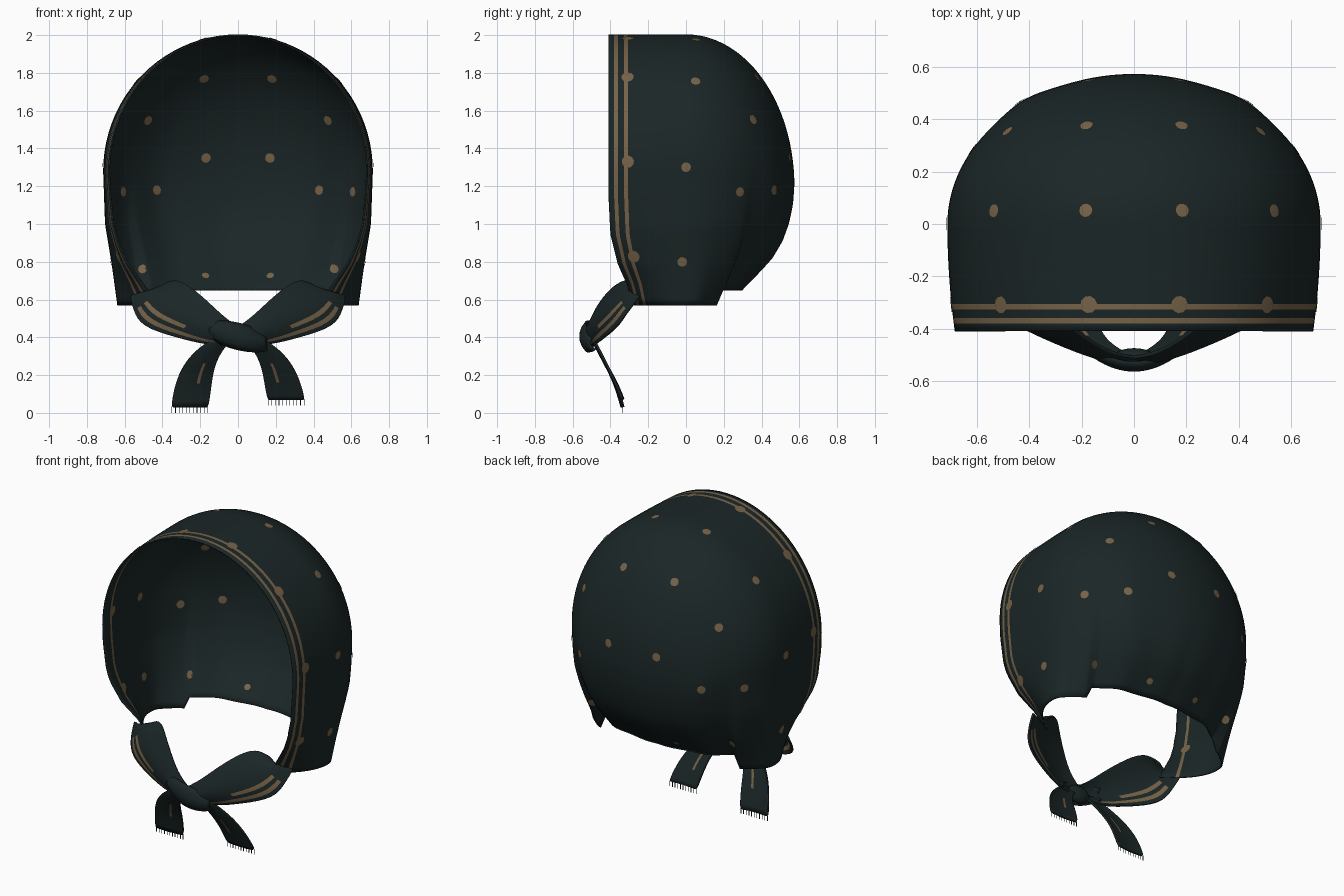
import bpy, bmesh, math
from mathutils import Vector
from mathutils.bvhtree import BVHTree

if "Cube" in bpy.data.objects:
    bpy.data.objects.remove(bpy.data.objects["Cube"])


def mat(name, c):
    m = bpy.data.materials.new(name)
    m.diffuse_color = (*c, 1)
    m.use_nodes = True
    m.node_tree.nodes["Principled BSDF"].inputs["Base Color"].default_value = m.diffuse_color
    return m


FABRIC = mat("dark_teal_cloth", (0.0108, 0.0192, 0.0198))
GOLD = mat("old_gold_print", (0.18, 0.122, 0.065))
THREAD = mat("dark_thread", (0.008, 0.012, 0.013))


def make(name, verts, faces, mats, idx=None):
    me = bpy.data.meshes.new(name)
    me.from_pydata([tuple(v) for v in verts], [], faces)
    ob = bpy.data.objects.new(name, me)
    bpy.context.collection.objects.link(ob)
    for m in mats:
        me.materials.append(m)
    for i, p in enumerate(me.polygons):
        p.use_smooth = True
        if idx:
            p.material_index = idx[i]
    return ob


def grid(name, rows, gold=lambda i, j: 0, mats=(FABRIC, GOLD)):
    """Sheet from rows of points; gold(i, j) gives the material of each cell."""
    n = len(rows[0])
    faces, idx = [], []
    for i in range(len(rows) - 1):
        for j in range(n - 1):
            a = i * n + j
            faces.append((a, a + 1, a + n + 1, a + n))
            idx.append(int(gold(i, j)))
    return make(name, [p for r in rows for p in r], faces, mats, idx)


def thicken(ob, t, inner_slots=0):
    m = ob.modifiers.new("cloth", 'SOLIDIFY')
    m.thickness, m.offset = t, 0
    m.material_offset = inner_slots


def table(z, pts):
    """Linear lookup in a list of (z, value), z descending."""
    if z >= pts[0][0]:
        return pts[0][1]
    for (z0, a), (z1, b) in zip(pts, pts[1:]):
        if z >= z1:
            return a + (b - a) * (z0 - z) / (z0 - z1)
    return pts[-1][1]


# ---- hood: half widths, back depth and front edge at each height
def half_width(z):
    if z > 1.28:
        return 0.71 * math.sqrt(max(0, 1 - ((z - 1.28) / 0.72) ** 2))
    return table(z, [(1.28, .71), (1.0, .70), (.8, .665), (.6, .635)])


def back_depth(z):
    if z > 1.2:
        return 0.57 * math.sqrt(max(0, 1 - ((z - 1.2) / 0.8) ** 2))
    return table(z, [(1.2, .57), (1.1, .562), (1.0, .54), (.9, .505), (.8, .45), (.7, .37), (.6, .29)])


def front_y(z):
    return table(z, [(1.15, -.41), (.95, -.40), (.8, -.36), (.7, -.31), (.6, -.28)])


def front_x(z):
    if z > 1.2:
        return half_width(z) * 0.96
    return table(z, [(1.2, .68), (1.0, .66), (.9, .63), (.8, .58), (.7, .50), (.6, .43)])


EDGE = [0, .03, .05, .083, .104]         # stripe borders behind the front edge
SIDE = [.16, .21, .26, .31, .36]
ARC = 36


def half_row(z):
    w, b, f, fx = half_width(z), back_depth(z), front_y(z), front_x(z)
    fade = max(0, min(1, (1.25 - z) / 0.65)) ** 1.3
    mid = max(0, 1 - abs(z - 1.15) / .4)
    low = max(0, (1.1 - z) / 0.5) ** 2
    row = []
    for d in EDGE + SIDE:
        s = d / 0.41
        row.append(Vector((w - (w - fx) * (1 - s) ** 2, f * (1 - s), z - .03 * low)))
    for k in range(ARC + 1):
        a = math.pi / 2 * k / ARC
        deg = math.degrees(a)
        # gathers and the overlapping pleat at the back of each side flap
        r = 1 + fade * .015 * math.sin(a * 14) * math.sin(a)
        r += .022 * mid * math.exp(-((deg - 54) / 9) ** 2)
        if deg > 36:
            r -= fade * .09 * max(0, 1 - (deg - 36) / 25)
        else:
            r -= low * .05 * max(0, (deg - 14) / 22)
        hem = .05 if deg > 36 else -.03
        row.append(Vector((w * math.cos(a) * r, b * math.sin(a) * r, z + hem * low)))
    return row


levels = [1.28 + .72 * math.cos(math.pi / 2 * i / 22) for i in range(23)]
levels += [1.28 - .68 * i / 20 for i in range(1, 21)]
rows = []
for z in levels:
    h = half_row(z)
    rows.append(h + [Vector((-p.x, p.y, p.z)) for p in reversed(h[:-1])])
N = len(rows[0])
# outside shows both stripes (slots 1, 2); inside only the second (slot 5)
hood = grid("scarf_hood", rows, lambda i, j: {1: 1, 3: 2}.get(min(j, N - 2 - j), 0),
            (FABRIC, GOLD, GOLD, FABRIC, FABRIC, GOLD))
CENTRE = Vector((0, -.1, 1.2))
bm = bmesh.new()
bm.from_mesh(hood.data)
bmesh.ops.remove_doubles(bm, verts=bm.verts, dist=0.0005)
bmesh.ops.recalc_face_normals(bm, faces=bm.faces)
if sum(f.normal.dot(f.calc_center_median() - CENTRE) for f in bm.faces) < 0:
    bmesh.ops.reverse_faces(bm, faces=bm.faces)
bm.to_mesh(hood.data)
tree = BVHTree.FromBMesh(bm)
bm.free()
thicken(hood, 0.008, 3)


# ---- printed spots: thin patches laid on both faces of the cloth
def spot(name, p, r):
    loc, n, _, _ = tree.find_nearest(Vector(p))
    if n.dot(loc - CENTRE) < 0:
        n = -n
    u = n.orthogonal().normalized()
    v = n.cross(u)
    for side in (1, -1):
        ring = []
        for k in range(10):
            a = math.tau * k / 10
            q = tree.find_nearest(loc + (u * math.cos(a) + v * math.sin(a)) * r)[0]
            ring.append(q + n * side * .0075)
        ring.append(loc + n * side * .0085)
        make(name, ring, [(k, (k + 1) % 10, 10) for k in range(10)], [GOLD])


for sx in (1, -1):
    for x, y, z in [(.18, .37, 1.77), (.18, .05, 1.96), (.53, .05, 1.75), (.48, .35, 1.55),
                    (.17, .54, 1.35), (.70, .0, 1.30), (.42, .44, 1.18), (.61, .28, 1.17),
                    (.67, -.02, .80), (.52, .19, .78)]:
        spot("printed_dot", (sx * x, y, z), .026)
    spot("hem_dot", (sx * .18, .38, .69), .02)
    for x, y, z in [(.17, -.308, 1.97), (.49, -.308, 1.76), (.70, -.308, 1.33), (.63, -.275, .83)]:
        spot("border_medallion", (sx * x, y, z), .033)


def ribbon(name, stations, sx, bulge, thick, gold):
    """Cloth strip between two edge paths, bulging to the front."""
    cols = 12
    out = []
    for a, b in stations:
        a, b = Vector(a), Vector(b)
        line = []
        for k in range(cols + 1):
            t = k / cols
            p = a.lerp(b, t)
            p.y -= bulge * math.sin(math.pi * t)
            p.x *= sx
            line.append(p)
        out.append(line)
    ob = grid(name, out, gold)
    m = ob.modifiers.new("smooth", 'SUBSURF')
    m.levels = m.render_levels = 2
    thicken(ob, thick)
    return ob


# ---- tie bands, tails and fringe on both sides
for sx, lift in ((1, .07), (-1, .03)):
    ribbon("tie_band", [((.42, -.27, .66), (.57, -.24, .62)),
                        ((.34, -.30, .71), (.55, -.31, .54)),
                        ((.26, -.38, .675), (.51, -.36, .455)),
                        ((.15, -.46, .58), (.32, -.43, .40)),
                        ((.07, -.50, .50), (.18, -.47, .365)),
                        ((-.02, -.51, .44), (.05, -.49, .36))],
           sx, .035, .012, lambda i, j: j == 10 and i > 0 or j == 8 and i in (1, 2))
    end_in, end_out = (.155, -.33, lift), (.355, -.335, lift)
    ribbon("tie_tail", [((.02, -.50, .40), (.10, -.50, .41)),
                        ((.07, -.475, .355), (.20, -.47, .355)),
                        ((.12, -.43, .27), (.29, -.42, .26)),
                        ((.14, -.37, .17), (.335, -.37, .15)),
                        (end_in, end_out)],
           sx, .008, .012, lambda i, j: j == 4 and i == 2)
    for k in range(11):
        x = sx * (.16 + .019 * k)
        bpy.ops.mesh.primitive_cube_add(size=1, location=(x, -.334, lift - .013))
        f = bpy.context.object
        f.name = "fringe_thread"
        f.scale = (.003, .003, .034)
        f.data.materials.append(THREAD)

# ---- knot: a curved wrap strip, slanting down to the right, over a small core
wrap = []
for k in range(-8, 9):
    t = k / 8
    h = .068 * math.sqrt(1.05 - t * t * .75)
    wrap.append([Vector((.15 * t, -.56 + .05 * t * t + .03 * s * s, .405 - .035 * t + h * s))
                 for s in (-1, -.6, -.2, .2, .6, 1)])
thicken(grid("knot_wrap", wrap), .012)
bpy.ops.mesh.primitive_uv_sphere_add(segments=24, ring_count=12, location=(0, -.51, .395))
core = bpy.context.object
core.name, core.scale = "knot_core", (.08, .035, .055)
core.data.materials.append(FABRIC)
bpy.ops.object.shade_smooth()
